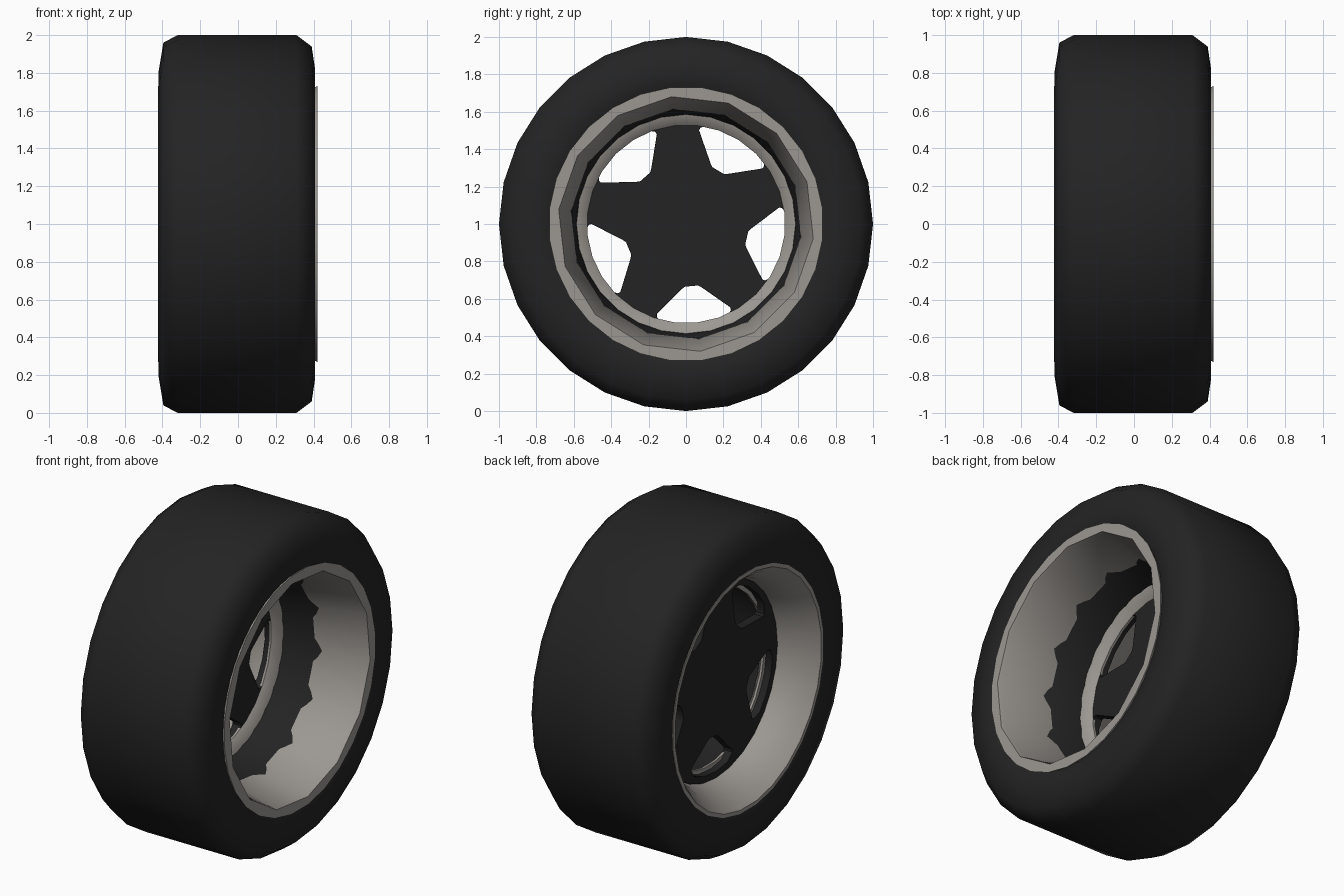
import bpy, bmesh, math

if "Cube" in bpy.data.objects:
    bpy.data.objects.remove(bpy.data.objects["Cube"])

SEG = 28
STEP = 2 * math.pi / SEG


def material(name, rgb):
    m = bpy.data.materials.new(name)
    m.diffuse_color = (*rgb, 1)
    m.use_nodes = True
    m.node_tree.nodes["Principled BSDF"].inputs["Base Color"].default_value = m.diffuse_color
    return m


RUBBER = material("tyre_black", (0.017, 0.017, 0.017))
METAL = material("rim_grey", (0.33, 0.31, 0.285))


def finish(obj, angle):
    bpy.ops.object.select_all(action='DESELECT')
    obj.select_set(True)
    bpy.context.view_layer.objects.active = obj
    bpy.ops.object.shade_smooth_by_angle(angle=math.radians(angle))


def revolve(name, profile, mat, phase=0.0, angle=40):
    """Closed profile of (x, radius[, coarse]) turned about the x axis.
    Coarse rows follow a 14-sided outline, the others a 28-sided one."""
    bm = bmesh.new()
    rows = []
    for x, r, *coarse in profile:
        row = []
        for i in range(SEG):
            a = i * STEP + phase
            rr = r * math.cos(STEP) if coarse and i % 2 else r
            row.append(bm.verts.new((x, -rr * math.sin(a), 1 + rr * math.cos(a))))
        rows.append(row)
    for a, b in zip(rows, rows[1:] + rows[:1]):
        for i in range(SEG):
            j = (i + 1) % SEG
            bm.faces.new((a[i], a[j], b[j], b[i]))
    bmesh.ops.recalc_face_normals(bm, faces=bm.faces)
    me = bpy.data.meshes.new(name)
    bm.to_mesh(me)
    bm.free()
    me.materials.append(mat)
    obj = bpy.data.objects.new(name, me)
    bpy.context.collection.objects.link(obj)
    finish(obj, angle)
    return obj


# Tyre with rounded shoulders
revolve("tyre", [(-0.40, 0.71), (-0.417, 0.73), (-0.42, 0.81), (-0.395, 0.96),
                 (-0.32, 1.0), (0.31, 1.0), (0.39, 0.94), (0.408, 0.82),
                 (0.408, 0.73), (0.39, 0.71)], RUBBER, angle=65)

# Rim: flat lip, tapering barrel, inner ring, then the dished outer side
revolve("rim", [(0.42, 0.735), (0.42, 0.685, 1), (0.40, 0.678, 1),
                (0.12, 0.617, 1), (-0.05, 0.64, 1), (-0.10, 0.62),
                (-0.10, 0.585), (-0.145, 0.53), (-0.16, 0.53),
                (-0.16, 0.592), (-0.20, 0.597), (-0.26, 0.612),
                (-0.32, 0.638), (-0.38, 0.676), (-0.423, 0.71),
                (-0.423, 0.735), (-0.38, 0.715), (0.38, 0.715)],
        METAL, phase=STEP / 2)

# Dark band that shows through the barrel
revolve("inner_band", [(0.16, 0.64), (0.12, 0.612), (-0.105, 0.585),
                       (-0.105, 0.60), (0.0, 0.65)], RUBBER)

# Spoke plate: disc with five windows
curve = bpy.data.curves.new("spoke_outline", 'CURVE')
curve.dimensions = '2D'
curve.fill_mode = 'BOTH'
curve.extrude = 0.03


def outline(polar):
    s = curve.splines.new('POLY')
    s.points.add(len(polar) - 1)
    for p, (r, a) in zip(s.points, polar):
        p.co = (r * math.cos(a), r * math.sin(a), 0, 1)
    s.use_cyclic_u = True


outline([(0.595, i * STEP) for i in range(SEG)])
half = [(0.335, 6), (0.35, 9), (0.505, 23), (0.52, 22.5), (0.55, 17), (0.555, 6)]
window = half + [(r, -a) for r, a in reversed(half)]
for k in range(5):
    mid = -13 + 72 * k
    outline([(r, math.radians(mid + a)) for r, a in window])

helper = bpy.data.objects.new("spoke_outline", curve)
bpy.context.collection.objects.link(helper)
bpy.context.view_layer.update()
mesh = bpy.data.meshes.new_from_object(
    helper.evaluated_get(bpy.context.evaluated_depsgraph_get()))
bpy.data.objects.remove(helper)

bm = bmesh.new()
bm.from_mesh(mesh)
bmesh.ops.remove_doubles(bm, verts=bm.verts, dist=0.0005)
bmesh.ops.recalc_face_normals(bm, faces=bm.faces)
# stand the flat plate up: local x, y, z become y, z, x
for v in bm.verts:
    x, y, z = v.co
    v.co = (z - 0.175, x, y + 1)
bm.to_mesh(mesh)
bm.free()
mesh.materials.clear()
mesh.materials.append(RUBBER)
plate = bpy.data.objects.new("spoke_plate", mesh)
bpy.context.collection.objects.link(plate)
bev = plate.modifiers.new("soft_edges", 'BEVEL')
bev.width = 0.01
bev.segments = 2
bev.limit_method = 'ANGLE'
bev.angle_limit = math.radians(60)
finish(plate, 40)
